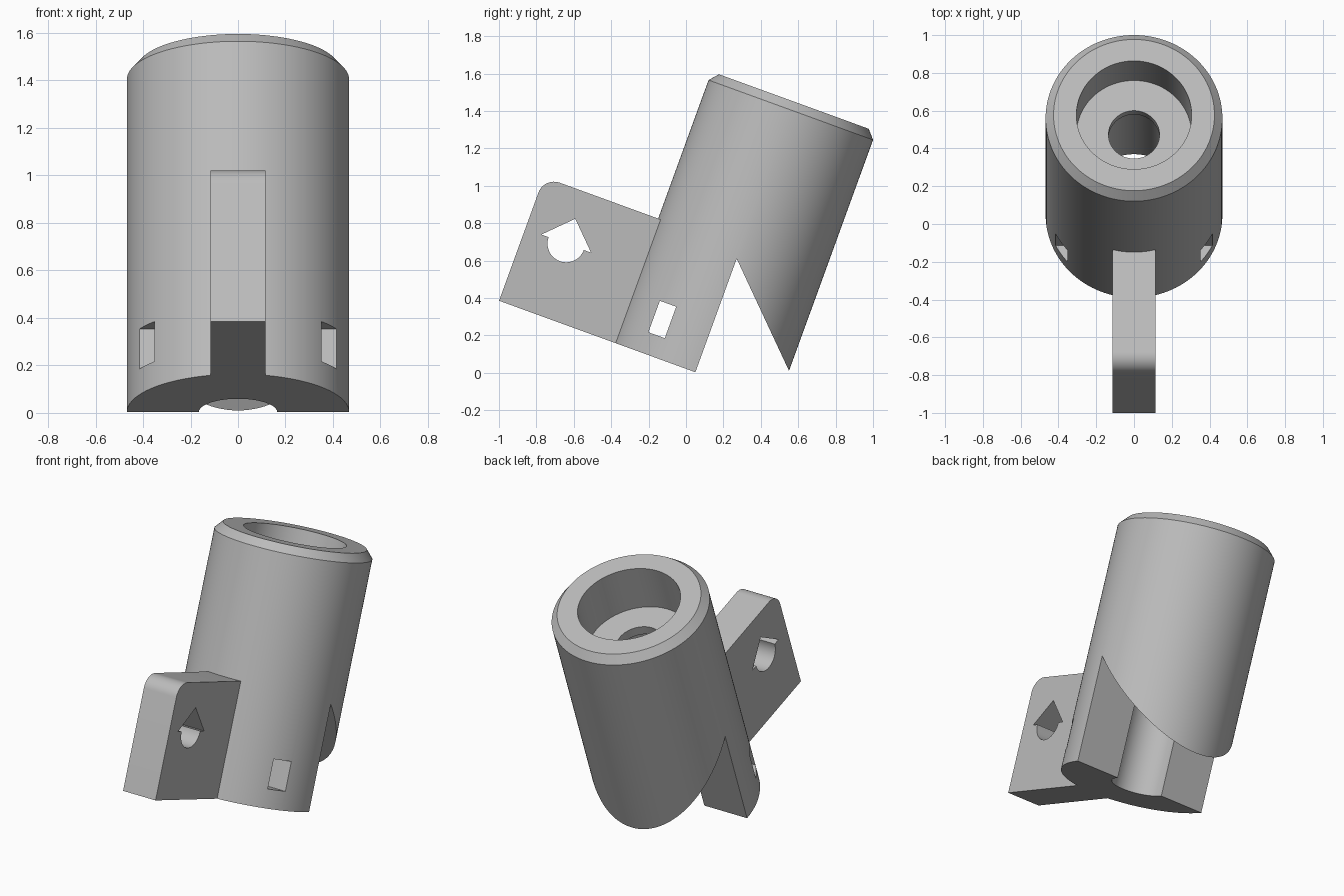
import bpy
import bmesh
from math import sin, cos, pi, radians
from mathutils import Matrix

if "Cube" in bpy.data.objects:
    bpy.data.objects.remove(bpy.data.objects["Cube"], do_unlink=True)

TILT = radians(-20)
AXIS_Y = 0.046          # tube axis in the untilted frame
BASE = 0.02             # underside height in the untilted frame
RADIUS = 0.468
BORE = 0.165

grey = bpy.data.materials.new("light grey plastic")
grey.use_nodes = True
colour = (0.5, 0.5, 0.5, 1)
grey.diffuse_color = colour
grey.node_tree.nodes["Principled BSDF"].inputs["Base Color"].default_value = colour


def finish(name, bm):
    bmesh.ops.recalc_face_normals(bm, faces=bm.faces)
    mesh = bpy.data.meshes.new(name)
    bm.to_mesh(mesh)
    bm.free()
    mesh.materials.append(grey)
    obj = bpy.data.objects.new(name, mesh)
    bpy.context.collection.objects.link(obj)
    return obj


def prism(name, outline, half_width):
    """Extrude a (y, z) outline symmetrically along x."""
    bm = bmesh.new()
    face = bm.faces.new([bm.verts.new((-half_width, y, z)) for y, z in outline])
    out = bmesh.ops.extrude_face_region(bm, geom=[face])
    moved = [v for v in out["geom"] if isinstance(v, bmesh.types.BMVert)]
    bmesh.ops.translate(bm, verts=moved, vec=(2 * half_width, 0, 0))
    return finish(name, bm)


def lathe(name, profile, steps=128):
    """Revolve a closed (radius, z) profile around the tube axis."""
    bm = bmesh.new()
    rings = []
    for i in range(steps):
        a = 2 * pi * i / steps
        rings.append([bm.verts.new((r * cos(a), AXIS_Y + r * sin(a), z)) for r, z in profile])
    n = len(profile)
    for i in range(steps):
        p, q = rings[i], rings[(i + 1) % steps]
        for j in range(n):
            k = (j + 1) % n
            bm.faces.new((p[j], q[j], q[k], p[k]))
    return finish(name, bm)


def arc(cy, cz, r, start, end, steps):
    angles = [radians(start + (end - start) * i / steps) for i in range(steps + 1)]
    return [(cy + r * cos(a), cz + r * sin(a)) for a in angles]


def combine(target, tool, operation):
    mod = target.modifiers.new(operation.lower(), 'BOOLEAN')
    mod.operation = operation
    mod.solver = 'EXACT'
    mod.object = tool
    tool.hide_render = True
    bpy.context.view_layer.objects.active = target
    bpy.ops.object.modifier_apply(modifier=mod.name)
    bpy.data.objects.remove(tool, do_unlink=True)


# Tube with chamfered rim, wide socket, narrow neck and lower bore
body = lathe("tube_bracket", [
    (BORE, BASE), (RADIUS, BASE), (RADIUS, 1.512), (0.426, 1.56),
    (0.305, 1.56), (0.305, 1.257), (0.135, 1.257), (0.135, 1.198), (BORE, 1.198)])

# Mounting fin with one rounded corner and a teardrop hole
fin = prism("mounting_fin", [(-0.36, BASE), (-0.36, 0.724)]
            + arc(-0.982, 0.635, 0.089, 90, 180, 12) + [(-1.071, BASE)], 0.115)
hole_y, hole_z, hole_r, tip = -0.838, 0.43, 0.1, 0.1414
combine(fin, prism("teardrop_cutter",
                   arc(hole_y, hole_z, hole_r, 180, 360, 32)
                   + [(hole_y + tip, hole_z), (hole_y, hole_z + tip), (hole_y - tip, hole_z)],
                   0.3), 'DIFFERENCE')
combine(body, fin, 'UNION')

# Notch that removes the lower rear half under a sloping cut
peak = 0.666
combine(body, prism("notch_cutter", [
    (AXIS_Y, -0.3), (AXIS_Y, peak), (AXIS_Y + 0.7, peak - 0.7), (AXIS_Y + 0.7, -0.3)],
    0.7), 'DIFFERENCE')

# Strap slot through both sides
combine(body, prism("slot_cutter", [
    (-0.263, 0.135), (-0.17, 0.135), (-0.17, 0.314), (-0.263, 0.314)],
    0.7), 'DIFFERENCE')

# Lean the whole part back and shade it
body.data.transform(Matrix.Rotation(TILT, 4, 'X'))
bpy.ops.object.select_all(action='DESELECT')
body.select_set(True)
bpy.context.view_layer.objects.active = body
bpy.ops.object.shade_smooth_by_angle(angle=radians(30))
